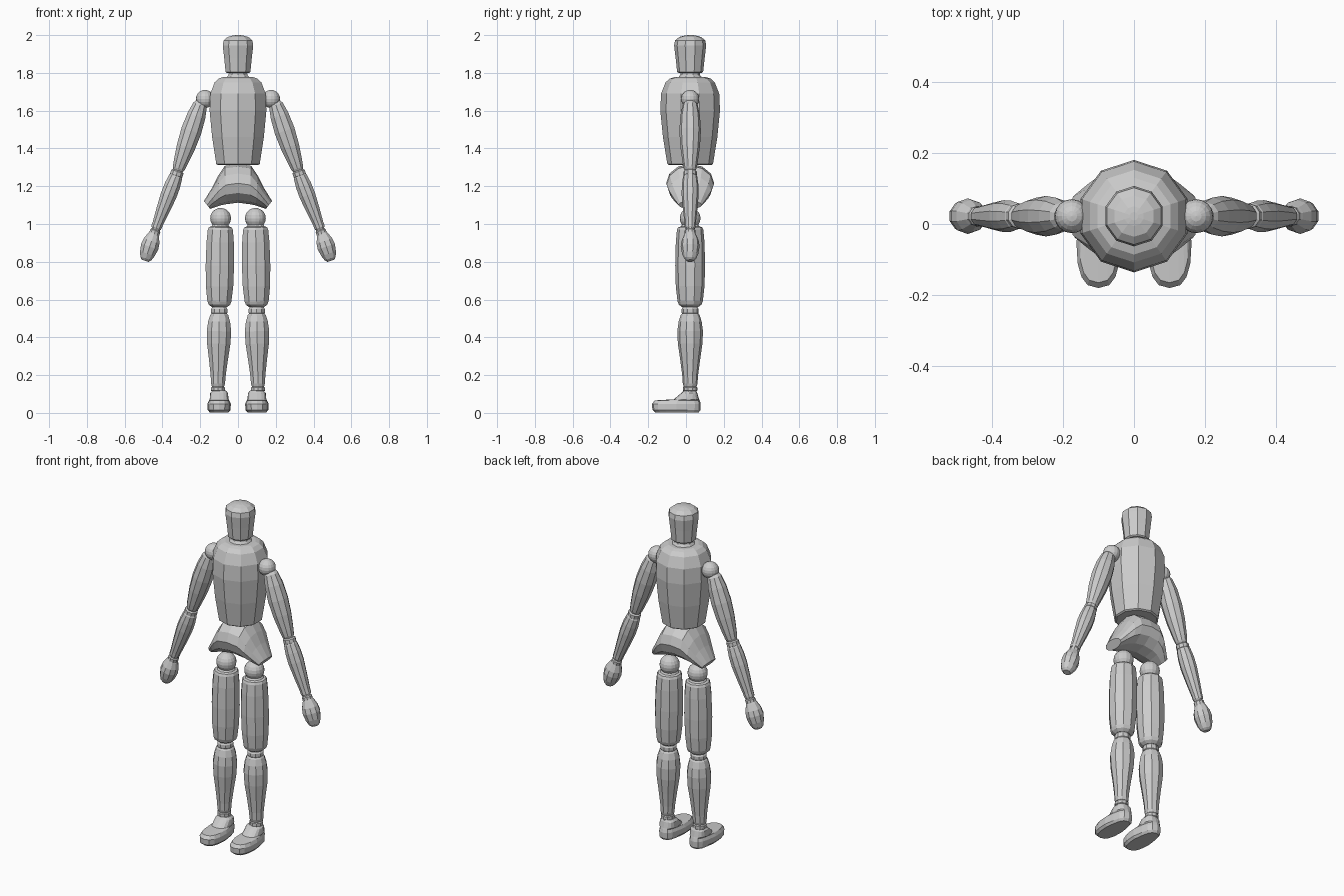
import bpy, bmesh, math
from mathutils import Vector

if "Cube" in bpy.data.objects:
    bpy.data.objects.remove(bpy.data.objects["Cube"])

YC = 0.022          # depth of the body axis
SIDES = 10


def loft(name, rings, mirror=False):
    """Skin a list of closed rings, cap both ends, flat shaded."""
    bm = bmesh.new()
    vs = [[bm.verts.new(p) for p in ring] for ring in rings]
    n = len(vs[0])
    for a, b in zip(vs, vs[1:]):
        for i in range(n):
            bm.faces.new((a[i], a[(i + 1) % n], b[(i + 1) % n], b[i]))
    bm.faces.new(vs[0])
    bm.faces.new(vs[-1])
    bmesh.ops.recalc_face_normals(bm, faces=bm.faces)
    me = bpy.data.meshes.new(name)
    bm.to_mesh(me)
    bm.free()
    ob = bpy.data.objects.new(name, me)
    bpy.context.collection.objects.link(ob)
    if mirror:
        ob.modifiers.new("Mirror", 'MIRROR').use_mirror_merge = False
    return ob


def turned(name, p0, p1, profile, mirror=True):
    """Turned part: (fraction along axis, radius) from p0 to p1 in the xz plane."""
    a, b = Vector((p0[0], YC, p0[1])), Vector((p1[0], YC, p1[1]))
    u = Vector((0, 1, 0))
    v = (b - a).normalized().cross(u)
    rings = []
    for t, r in profile:
        rings.append([a.lerp(b, t) + r * (math.cos(k) * u + math.sin(k) * v)
                      for k in (math.tau * i / SIDES for i in range(SIDES))])
    return loft(name, rings, mirror)


def upright(name, profile):
    """Central part with (height, radius) profile."""
    return turned(name, (0, 0), (0, 1), profile, mirror=False)


def ball(name, x, z, r):
    bm = bmesh.new()
    bmesh.ops.create_uvsphere(bm, u_segments=16, v_segments=10, radius=r)
    bmesh.ops.translate(bm, verts=bm.verts, vec=(x, YC, z))
    me = bpy.data.meshes.new(name)
    bm.to_mesh(me)
    bm.free()
    ob = bpy.data.objects.new(name, me)
    bpy.context.collection.objects.link(ob)
    ob.modifiers.new("Mirror", 'MIRROR').use_mirror_merge = False


# Head, neck, torso
upright("head", [(1.80, .062), (1.806, .069), (1.88, .077), (1.945, .085),
                 (1.972, .080), (1.99, .058), (1.998, .028), (2.0, .012)])
upright("neck", [(1.76, .066), (1.775, .064), (1.788, .053), (1.805, .05)])
upright("torso", [(1.312, .112), (1.318, .121), (1.46, .144), (1.60, .158),
                  (1.69, .154), (1.75, .130), (1.77, .108), (1.777, .085)])

# Pelvis: sections across x, ends tilted to face the hips
half = [(0, 1.113, 0, 1.318, .127), (.06, 1.105, .07, 1.308, .124),
        (.095, 1.098, .105, 1.255, .112), (.125, 1.088, .135, 1.195, .090),
        (.148, 1.08, .180, 1.122, .062)]
sections = [(-xb, zb, -xt, zt, w) for xb, zb, xt, zt, w in half[:0:-1]] + half
rings = []
for xb, zb, xt, zt, w in sections:
    ring = []
    for i in range(12):
        k = math.tau * i / 12
        s = (1 + math.sin(k)) / 2
        ring.append((xb + (xt - xb) * s, YC + w * math.cos(k), zb + (zt - zb) * s))
    rings.append(ring)
loft("pelvis", rings)

# Legs
ball("hip_ball", .092, 1.03, .055)
turned("thigh", (.093, 1.0), (.099, .56),
       [(0, .040), (.03, .050), (.04, .064), (.07, .070), (.22, .076), (.5, .079),
        (.75, .076), (.93, .067), (.97, .060), (1, .042)])
turned("knee", (.099, .575), (.099, .515),
       [(0, .040), (.3, .040), (.42, .045), (.75, .045), (.85, .040), (1, .040)])
turned("shin", (.099, .53), (.106, .14),
       [(0, .040), (.03, .050), (.12, .061), (.25, .068), (.42, .065),
        (.65, .052), (.85, .042), (.96, .039), (1, .034)])
turned("ankle", (.106, .155), (.106, .105),
       [(0, .033), (.3, .033), (.4, .038), (.75, .038), (.8, .034), (1, .034)])

# Foot: stacked outlines (height, toe y, heel y, half width)
outlines = [(.003, -.163, .068, .050), (.016, -.178, .077, .061),
            (.048, -.18, .078, .062), (.066, -.165, .073, .054),
            (.072, -.065, .069, .050), (.105, -.025, .060, .047),
            (.118, -.012, .052, .036)]
rings = []
for z, y0, y1, w in outlines:
    ring = []
    for i in range(16):
        c, s = math.cos(math.tau * i / 16), math.sin(math.tau * i / 16)
        x = w * math.copysign(abs(c) ** .75, c)
        y = (y0 + y1) / 2 + (y1 - y0) / 2 * math.copysign(abs(s) ** .8, s)
        if y > 0 and z < .07:
            x *= .9
        ring.append((.1 + x, y, z))
    rings.append(ring)
loft("foot", rings, mirror=True)

# Arms
ball("shoulder_ball", .175, 1.662, .048)
turned("upper_arm", (.196, 1.645), (.318, 1.283),
       [(0, .030), (.04, .040), (.2, .052), (.42, .057), (.65, .052),
        (.88, .040), (.97, .034), (1, .028)])
turned("elbow", (.313, 1.30), (.332, 1.243),
       [(0, .028), (.3, .028), (.4, .036), (.75, .036), (.85, .029), (1, .029)])
turned("forearm", (.325, 1.262), (.435, .975),
       [(0, .030), (.04, .038), (.2, .044), (.38, .045), (.65, .038),
        (.9, .030), (.98, .029), (1, .025)])
turned("wrist", (.429, .99), (.446, .94), [(0, .024), (.4, .024), (.5, .029), (1, .029)])
turned("hand", (.443, .955), (.492, .805),
       [(0, .026), (.08, .032), (.3, .046), (.5, .050), (.75, .043),
        (.92, .032), (1, .020)])
